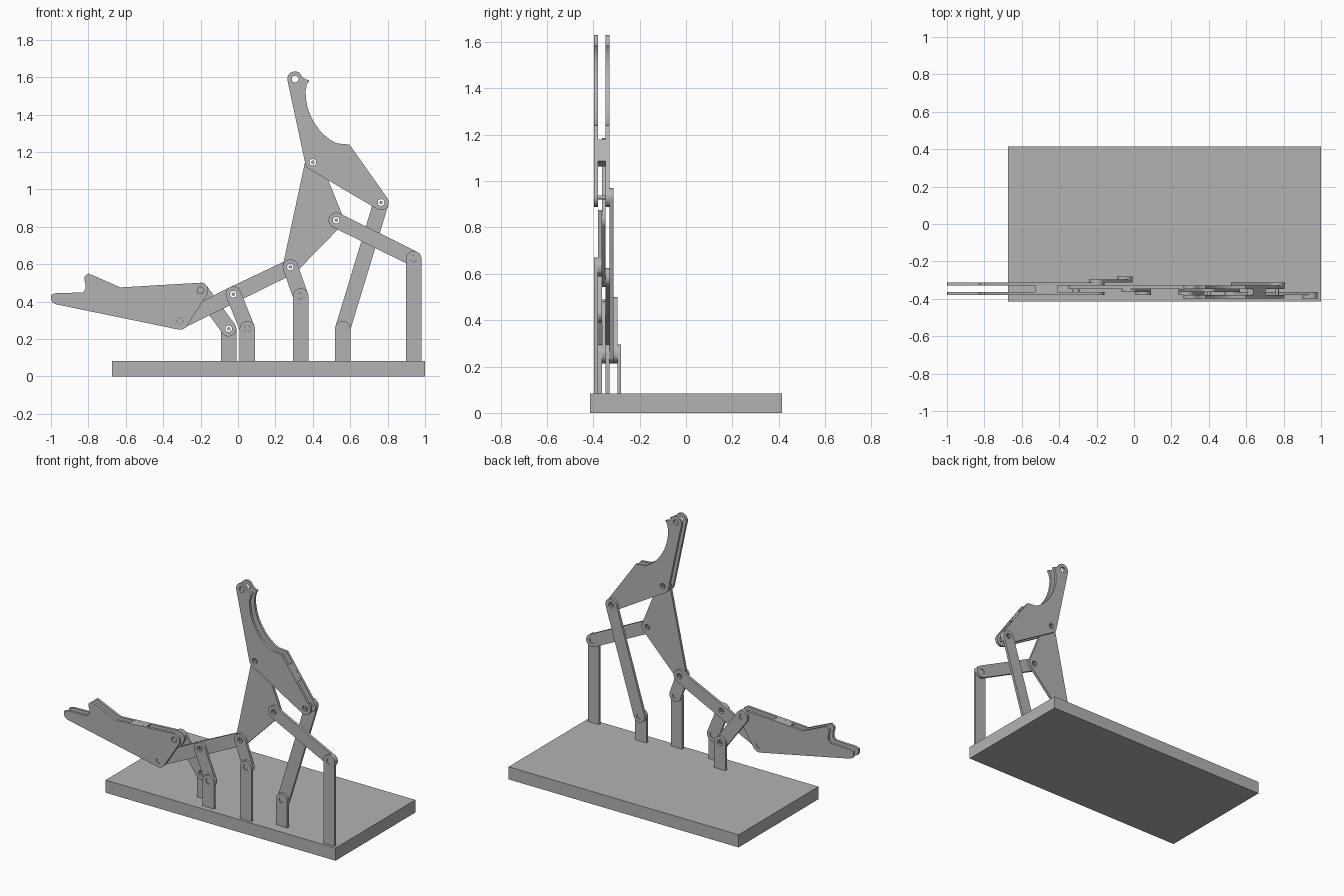
import bpy
import math
from mathutils import Vector, Matrix
from mathutils.geometry import convex_hull_2d

if "Cube" in bpy.data.objects:
    bpy.data.objects.remove(bpy.data.objects["Cube"])

grey = bpy.data.materials.new("plain grey")
grey.use_nodes = True
grey.diffuse_color = (0.45, 0.45, 0.45, 1)
grey.node_tree.nodes["Principled BSDF"].inputs["Base Color"].default_value = grey.diffuse_color

LAYER = 0.0168      # thickness of one plate
FRONT = -0.397      # front of layer 0
BASE_TOP = 0.083
R = 0.041           # rounded link end
HOLE = 0.018
parts = []


def circle(c, r, n=32):
    return [Vector((c[0] + r * math.cos(2 * math.pi * i / n),
                    c[1] + r * math.sin(2 * math.pi * i / n))) for i in range(n)]


def arc(c, r, start, end, n=10):
    angles = [math.radians(start + (end - start) * i / n) for i in range(n + 1)]
    return [(c[0] + r * math.cos(a), c[1] + r * math.sin(a)) for a in angles]


def plate(name, outline, layer, holes=(), layers=1):
    """Extrude an x-z outline with round holes, filling the given layers in y."""
    curve = bpy.data.curves.new(name, "CURVE")
    curve.dimensions = "2D"
    curve.fill_mode = "BOTH"
    curve.extrude = LAYER * layers / 2
    for loop in [outline] + [circle(h, HOLE, 20) for h in holes]:
        spline = curve.splines.new("POLY")
        spline.points.add(len(loop) - 1)
        for point, p in zip(spline.points, loop):
            point.co = (p[0], p[1], 0, 1)
        spline.use_cyclic_u = True
    temp = bpy.data.objects.new(name + " outline", curve)
    bpy.context.collection.objects.link(temp)
    graph = bpy.context.evaluated_depsgraph_get()
    mesh = bpy.data.meshes.new_from_object(temp.evaluated_get(graph))
    bpy.data.objects.remove(temp)
    mid = FRONT + LAYER * (layer + layers / 2)
    mesh.transform(Matrix.Translation((0, mid, 0)) @ Matrix.Rotation(math.pi / 2, 4, "X"))
    mesh.materials.clear()
    mesh.materials.append(grey)
    obj = bpy.data.objects.new(name, mesh)
    bpy.context.collection.objects.link(obj)
    parts.append(obj)


def link(name, pivots, layer, extra=()):
    """Plate wrapped tightly around its pivots, with optional square corners."""
    points = [p for c in pivots for p in circle(c, R)] + [Vector(e) for e in extra]
    plate(name, [points[i] for i in convex_hull_2d(points)], layer, pivots)


def post(name, top, layer):
    x = top[0]
    link(name, [top], layer, [(x - R, BASE_TOP - 0.005), (x + R, BASE_TOP - 0.005)])


# Pivots in the x-z plane
neck = (0.40, 1.145)
head_back = (0.765, 0.93)
head_tip = (0.305, 1.59)
elbow = (0.525, 0.835)
knee = (0.28, 0.585)
rear_top = (0.94, 0.63)
middle_top = (0.335, 0.43)
long_top = (0.56, 0.255)
bar_mid = (-0.025, 0.44)
short_top = (0.05, 0.255)
jaw_hinge = (-0.31, 0.295)
jaw_back = (-0.20, 0.46)
back_top = (-0.05, 0.255)

# Base board
bpy.ops.mesh.primitive_cube_add(size=1, location=(0.1635, 0, BASE_TOP / 2))
base = bpy.context.object
base.name = "base_board"
base.scale = (1.673, 0.83, BASE_TOP)
base.data.materials.append(grey)

# Upright posts
post("rear_post", rear_top, 0)
post("middle_post", middle_top, 0)
post("short_post", short_top, 1)
post("long_link_post", long_top, 3)
post("back_post", back_top, 6)

# Moving links
link("rear_link", [elbow, rear_top], 1)
link("middle_link", [knee, middle_top], 1)
link("short_link", [bar_mid, short_top], 2)
link("body_plate", [neck, elbow, knee], 2)
link("main_bar", [jaw_hinge, bar_mid, knee], 3)
link("long_link", [head_back, long_top], 4)
link("back_link", [jaw_back, back_top], 5)

# Upper head: two matching plates and a spacer along the slope
head = (arc(head_tip, R, 190, 55)
        + [(0.345, 1.60), (0.362, 1.588), (0.382, 1.583), (0.368, 1.56), (0.361, 1.524),
           (0.364, 1.48), (0.372, 1.438), (0.388, 1.393), (0.41, 1.353), (0.435, 1.318),
           (0.463, 1.289), (0.495, 1.264), (0.527, 1.246), (0.596, 1.24)]
        + arc(head_back, R, 34, -122) + arc(neck, R, 238, 190, 4))
for name, layer in (("head_front_plate", 0), ("head_back_plate", 3)):
    plate(name, head, layer, [head_tip, neck, head_back])
plate("head_spacer", [(0.638, 1.18), (0.703, 1.087), (0.67, 1.064), (0.605, 1.157)], 1, layers=2)

# Reclining jaw: two matching plates and a spacer along the top
jaw = ([(-0.998, 0.437), (-1.0, 0.41), (-0.99, 0.394), (-0.97, 0.385)]
       + arc(jaw_hinge, R + 0.004, 258, 328, 6)
       + arc(jaw_back, R, -32, 93, 8)
       + [(-0.628, 0.476), (-0.80, 0.551), (-0.82, 0.535), (-0.822, 0.518),
          (-0.814, 0.49), (-0.816, 0.465), (-0.83, 0.449), (-0.975, 0.445)])
for name, layer in (("jaw_front_plate", 1), ("jaw_back_plate", 4)):
    plate(name, jaw, layer, [jaw_hinge, jaw_back])
plate("jaw_spacer", [(-0.53, 0.481), (-0.41, 0.489), (-0.41, 0.449), (-0.53, 0.441)], 2, layers=2)

# Pins through the pivots: pivot, first layer, number of layers, radius
loose, snug = 0.009, 0.0175
pins = [(neck, 0, 4, loose), (head_back, 0, 5, loose), (elbow, 1, 2, loose),
        (knee, 1, 3, loose), (bar_mid, 2, 2, loose), (jaw_hinge, 1, 4, snug),
        (jaw_back, 4, 2, snug), (rear_top, 0, 2, snug), (middle_top, 0, 2, snug),
        (short_top, 1, 2, snug), (long_top, 3, 2, snug), (back_top, 5, 2, loose)]
for i, (pivot, layer, count, radius) in enumerate(pins):
    y = FRONT + LAYER * (layer + count / 2)
    bpy.ops.mesh.primitive_cylinder_add(vertices=20, radius=radius, depth=LAYER * count - 0.008,
                                        location=(pivot[0], y, pivot[1]),
                                        rotation=(math.pi / 2, 0, 0))
    pin = bpy.context.object
    pin.name = f"pivot_pin_{i + 1}"
    pin.data.materials.append(grey)
    parts.append(pin)

# Smooth the rounded ends, keep the plate edges sharp
bpy.ops.object.select_all(action="DESELECT")
for obj in parts:
    obj.select_set(True)
bpy.context.view_layer.objects.active = parts[0]
bpy.ops.object.shade_smooth_by_angle(angle=math.radians(30))
